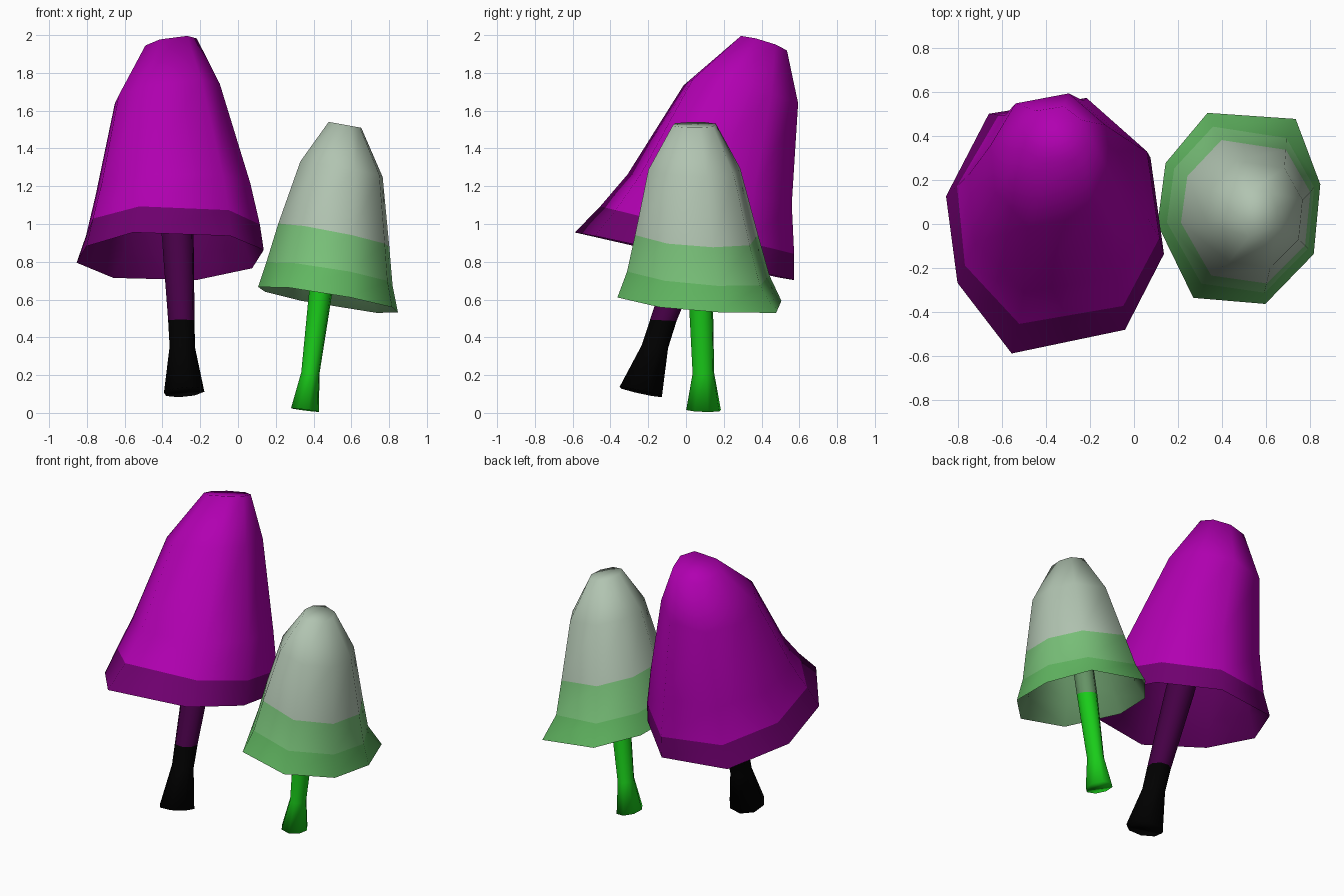
import bpy, bmesh, math

if "Cube" in bpy.data.objects:
    bpy.data.objects.remove(bpy.data.objects["Cube"], do_unlink=True)

CORNER = math.cos(math.radians(15))


def material(name, rgb):
    mat = bpy.data.materials.new(name)
    mat.use_nodes = True
    mat.diffuse_color = (*rgb, 1)
    mat.node_tree.nodes["Principled BSDF"].inputs["Base Color"].default_value = (*rgb, 1)
    return mat


magenta = material("magenta", (.44, 0, .44))
plum = material("plum", (.16, 0, .16))
deep_plum = material("deep_plum", (.115, 0, .115))
dark_purple = material("dark_purple", (.06, 0, .06))
black = material("black", (0, 0, 0))
pale = material("pale_sage", (.44, .55, .44))
light_green = material("light_green", (.19, .53, .19))
mid_green = material("mid_green", (.12, .47, .12))
bright_green = material("bright_green", (.01, .6, .01))
grey_green = material("grey_green", (.13, .29, .13))


def loft(name, rings, band_mats, corners, cap_bottom=False):
    """Rings are (centre x, y, z, half width, half depth, x slope, y slope).
    Corners are (direction, stretch of the first ring)."""
    bm = bmesh.new()
    loops = []
    for i, (cx, cy, cz, rx, ry, sx, sy) in enumerate(rings):
        loop = []
        for degrees, stretch in corners:
            a = math.radians(degrees)
            size = (stretch if i == 0 else 1) / CORNER
            dx, dy = rx * size * math.cos(a), ry * size * math.sin(a)
            loop.append(bm.verts.new((cx + dx, cy + dy, cz + sx * dx + sy * dy)))
        loops.append(loop)
    mats = list(dict.fromkeys(band_mats))
    for low, high, mat in zip(loops, loops[1:], band_mats):
        for k in range(len(corners)):
            n = (k + 1) % len(corners)
            face = bm.faces.new((low[k], low[n], high[n], high[k]))
            face.material_index = mats.index(mat)
    bm.faces.new(loops[-1]).material_index = mats.index(band_mats[-1])
    if cap_bottom:
        bm.faces.new(loops[0][::-1]).material_index = mats.index(band_mats[0])
    mesh = bpy.data.meshes.new(name)
    bm.to_mesh(mesh)
    bm.free()
    for mat in mats:
        mesh.materials.append(mat)
    mesh.shade_smooth()
    obj = bpy.data.objects.new(name, mesh)
    bpy.context.collection.objects.link(obj)
    return obj


def lining(name, rings, mat, corners):
    """Inner wall of a cap, meeting the outer wall at the rim."""
    inner = [rings[0]] + [(x, y, z - .02, w * .95, d * .95, sx, sy)
                          for x, y, z, w, d, sx, sy in rings[1:-1]]
    obj = loft(name, inner, [mat] * (len(inner) - 1), corners)
    obj.data.flip_normals()


# Uneven corners of the two caps, even ones for the stems
large_corners = [(-12, 1), (31, 1), (74, 1), (125, 1.03),
                 (167, 1), (206, .97), (248, 1.03), (309, 1)]
small_corners = [(14, 1), (53, 1.12), (112, 1.03), (153, 1),
                 (189, 1), (238, 1.05), (288, 1), (333, 1)]
stem_corners = [(a, 1) for a in range(15, 375, 45)]

# Large purple mushroom
large_cap = [
    (-.36, -.01, .83, .49, .585, .01, -.22),
    (-.345, .05, .97, .455, .525, 0, -.245),
    (-.345, .117, 1.185, .405, .445, .03, -.19),
    (-.375, .285, 1.69, .275, .31, .14, -.2),
    (-.36, .40, 1.95, .14, .135, .17, -.28),
]
loft("large_cap", large_cap, [plum, magenta, magenta, magenta], large_corners)
lining("large_cap_lining", large_cap, deep_plum, large_corners)
loft("large_stem", [
    (-.285, -.24, .11, .107, .112, .08, -.22),
    (-.295, -.165, .35, .067, .07, 0, -.1),
    (-.30, -.12, .49, .07, .07, 0, -.05),
    (-.32, .05, .95, .085, .085, 0, -.2),
    (-.335, .18, 1.3, .085, .085, 0, -.2),
], [black, black, dark_purple, dark_purple], stem_corners, True)

# Small green mushroom
small_cap = [
    (.48, .07, .60, .365, .44, -.165, -.07),
    (.487, .07, .735, .33, .388, -.165, -.08),
    (.51, .06, .94, .29, .335, -.2, -.06),
    (.55, .047, 1.29, .215, .25, -.18, -.04),
    (.567, .045, 1.525, .085, .118, -.18, 0),
]
loft("small_cap", small_cap, [mid_green, light_green, pale, pale], small_corners)
lining("small_cap_lining", small_cap, grey_green, small_corners)
loft("small_stem", [
    (.355, .093, .015, .074, .092, -.13, -.03),
    (.383, .092, .21, .048, .057, -.1, 0),
    (.438, .077, .645, .06, .065, -.2, -.2),
    (.49, .06, 1.05, .06, .065, -.15, 0),
], [bright_green, bright_green, grey_green], stem_corners, True)
